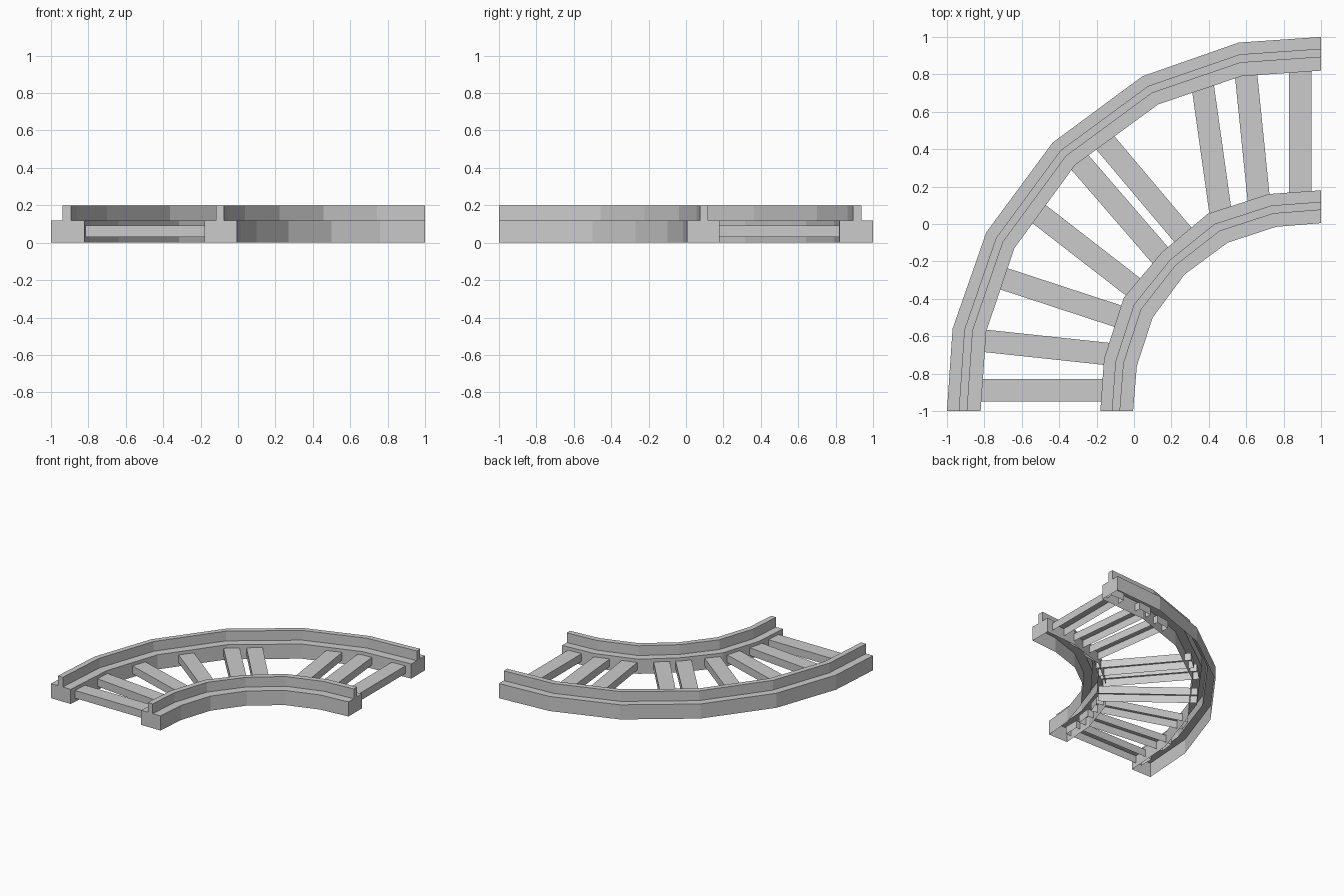
import bpy
import bmesh
from mathutils import Vector

cube = bpy.data.objects.get("Cube")
if cube:
    bpy.data.objects.remove(cube, do_unlink=True)

grey = bpy.data.materials.new("plain grey")
grey.use_nodes = True
grey.diffuse_color = (0.6, 0.6, 0.6, 1)
grey.node_tree.nodes["Principled BSDF"].inputs["Base Color"].default_value = (0.6, 0.6, 0.6, 1)


def finish(name, bm):
    mesh = bpy.data.meshes.new(name)
    bm.to_mesh(mesh)
    bm.free()
    mesh.materials.append(grey)
    obj = bpy.data.objects.new(name, mesh)
    bpy.context.collection.objects.link(obj)


def quarter(half):
    """Mirror half an arc about its diagonal, then place it about the bend centre."""
    full = half + [(v, u) for u, v in reversed(half[:-1])]
    return [Vector((1 - u, v - 1, 0)) for u, v in full]


# Rail cross-section: fraction across the rail, height; open underneath
SECTION = [(0, 0), (0, 0.12), (0.35, 0.12), (0.35, 0.2),
           (0.6, 0.2), (0.6, 0.12), (1, 0.12), (1, 0)]


def rail(name, far_half, near_half):
    bm = bmesh.new()
    rings = []
    for far, near in zip(quarter(far_half), quarter(near_half)):
        rings.append([bm.verts.new(far.lerp(near, t) + Vector((0, 0, z)))
                      for t, z in SECTION])
    for a, b in zip(rings, rings[1:]):
        for i in range(len(SECTION) - 1):
            bm.faces.new((a[i], b[i], b[i + 1], a[i + 1]))
    bm.faces.new(rings[0])
    bm.faces.new(rings[-1][::-1])
    bmesh.ops.recalc_face_normals(bm, faces=bm.faces)
    finish(name, bm)


def sleeper(name, start, end, width=0.12, low=0.03, high=0.093, overlap=0.05):
    """Beam between two rails, open underneath, with ends tucked into the rails."""
    a, b = Vector((*start, 0)), Vector((*end, 0))
    along = (b - a).normalized()
    side = Vector((-along.y, along.x, 0)) * width / 2
    a, b = a - along * overlap, b + along * overlap
    bm = bmesh.new()
    corners = [a - side, b - side, b + side, a + side]
    bottom = [bm.verts.new(p + Vector((0, 0, low))) for p in corners]
    top = [bm.verts.new(p + Vector((0, 0, high))) for p in corners]
    bm.faces.new(top)
    for i in range(4):
        j = (i + 1) % 4
        bm.faces.new((bottom[i], bottom[j], top[j], top[i]))
    finish(name, bm)


# Two curved rails
rail("outer_rail",
     [(2, 0), (1.97, 0.44), (1.79, 0.955), (1.435, 1.435)],
     [(1.82, 0), (1.79, 0.425), (1.64, 0.87), (1.315, 1.315)])
rail("inner_rail",
     [(1.18, 0), (1.16, 0.28), (1.055, 0.605), (0.85, 0.85)],
     [(1.005, 0), (0.985, 0.24), (0.9, 0.5), (0.73, 0.73)])

# Unevenly spaced sleepers, from outer rail to inner rail
SLEEPERS = [
    ((-0.82, -0.89), (-0.18, -0.89)),
    ((-0.795, -0.625), (-0.14, -0.695)),
    ((-0.69, -0.295), (-0.08, -0.495)),
    ((-0.51, 0.055), (0.0, -0.34)),
    ((-0.29, 0.33), (0.125, -0.15)),
    ((-0.15, 0.43), (0.255, -0.05)),
    ((0.37, 0.72), (0.46, 0.08)),
    ((0.6, 0.79), (0.665, 0.15)),
    ((0.89, 0.82), (0.89, 0.18)),
]
for n, (start, end) in enumerate(SLEEPERS, 1):
    sleeper(f"sleeper_{n}", start, end)
